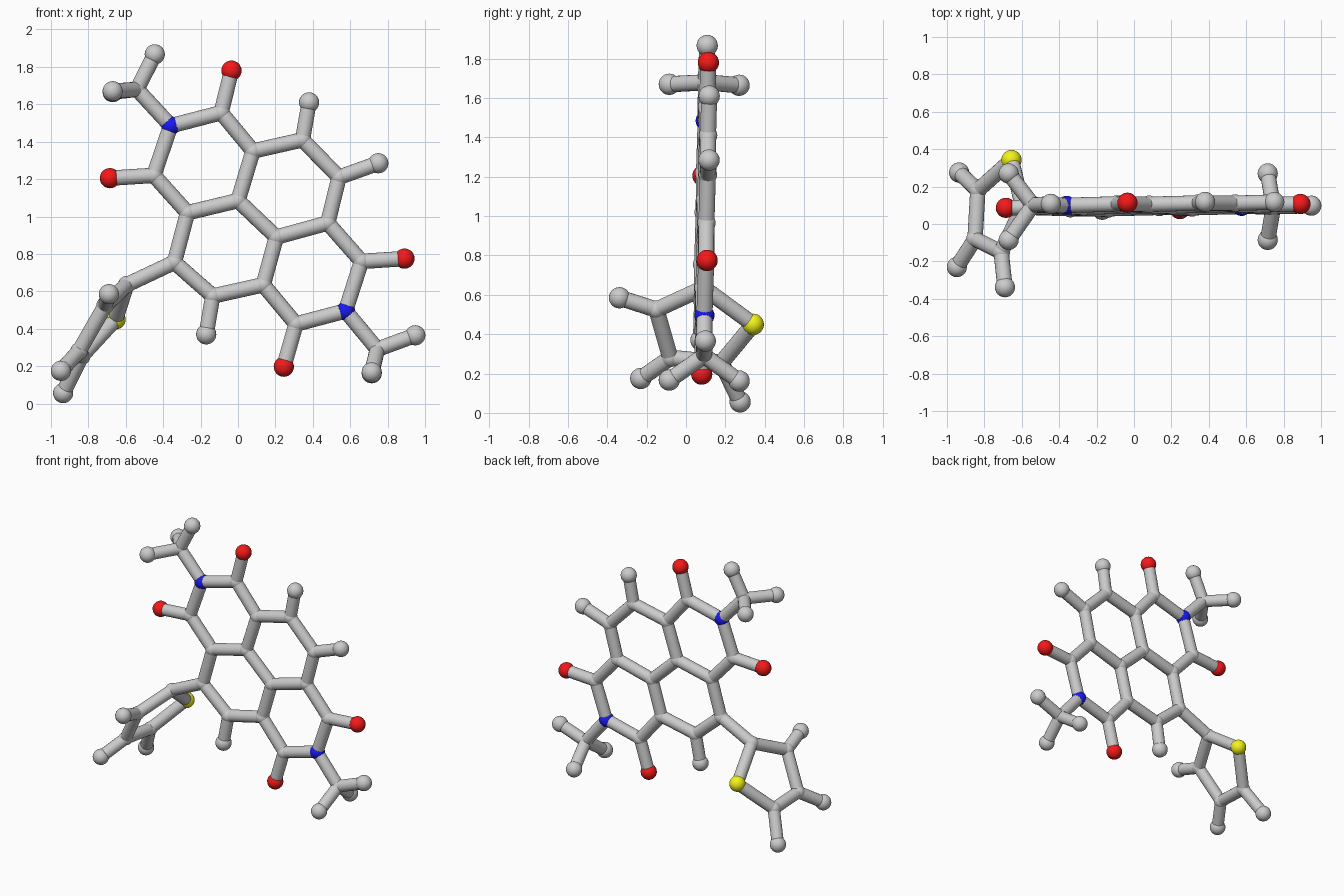
import bpy, bmesh
from mathutils import Vector, Matrix

if "Cube" in bpy.data.objects:
    bpy.data.objects.remove(bpy.data.objects["Cube"])

BALL, STICK, REACH = 0.054, 0.041, 0.335


def flat(x, z):
    # the fused rings lie in one slightly tilted plane
    return Vector((x, 0.095 + 0.02 * x + 0.025 * (z - 1), z))


def make_object(name, bm, color=None):
    me = bpy.data.meshes.new(name)
    for f in bm.faces:
        f.smooth = True
    for e in bm.edges:
        if len(e.link_faces) == 2 and e.calc_face_angle() > 0.8:
            e.smooth = False
    bm.to_mesh(me)
    bm.free()
    ob = bpy.data.objects.new(name, me)
    bpy.context.collection.objects.link(ob)
    if color:
        mat = bpy.data.materials.new(name + "_color")
        mat.diffuse_color = color
        mat.use_nodes = True
        mat.node_tree.nodes["Principled BSDF"].inputs["Base Color"].default_value = mat.diffuse_color
        me.materials.append(mat)


def balls(name, points, radius, color=None):
    bm = bmesh.new()
    for p in points:
        bmesh.ops.create_uvsphere(bm, u_segments=24, v_segments=14, radius=radius,
                                  matrix=Matrix.Translation(p))
    make_object(name, bm, color)


# Flat core: ring carbons, carbonyl carbons, methyl carbons
carbon = [flat(x, z) for x, z in (
    (-0.09, 1.555), (-0.45, 1.22), (-0.27, 1.02), (0, 1.085), (0.08, 1.35),
    (0.345, 1.41), (0.54, 1.21), (0.48, 0.965), (0.205, 0.89), (0.135, 0.635),
    (-0.135, 0.575), (-0.34, 0.755), (0.66, 0.76), (0.31, 0.425),
    (-0.54, 1.68), (0.745, 0.29))]
nitrogen = [flat(-0.36, 1.485), flat(0.575, 0.495)]
oxygen = [flat(-0.035, 1.78), flat(-0.685, 1.205), flat(0.89, 0.775), flat(0.245, 0.197)]
hydrogen = [flat(0.38, 1.61), flat(0.75, 1.285), flat(-0.17, 0.37),
            flat(-0.445, 1.867), flat(0.948, 0.365)]

# Out-of-plane methyl hydrogens
for x, z in ((-0.67, 1.665), (0.715, 0.162)):
    hydrogen += [Vector((x, 0.27, z)), Vector((x, -0.085, z + 0.005))]

# Twisted five-sided side ring
carbon += [Vector(v) for v in ((-0.595, 0.09, 0.635), (-0.71, -0.15, 0.525),
                               (-0.85, -0.08, 0.28), (-0.835, 0.18, 0.255))]
sulfur = [Vector((-0.655, 0.342, 0.45))]
hydrogen += [Vector(v) for v in ((-0.69, -0.338, 0.585), (-0.947, -0.23, 0.175),
                                 (-0.935, 0.275, 0.056))]

# Atom balls
balls("carbon_joints", carbon, STICK + 0.006)
balls("hydrogen_balls", hydrogen, BALL)
balls("oxygen_balls", oxygen, BALL, (0.9, 0.01, 0.01, 1))
balls("nitrogen_balls", nitrogen, STICK + 0.01, (0.01, 0.01, 0.9, 1))
balls("sulfur_ball", sulfur, BALL, (0.9, 0.9, 0.01, 1))

# Sticks join every pair of neighbouring atoms
atoms = carbon + nitrogen + oxygen + sulfur + hydrogen
bm = bmesh.new()
for i, a in enumerate(atoms):
    for b in atoms[i + 1:]:
        d = b - a
        if d.length < REACH:
            m = Matrix.Translation((a + b) / 2) @ d.to_track_quat('Z', 'Y').to_matrix().to_4x4()
            bmesh.ops.create_cone(bm, cap_ends=True, segments=20, radius1=STICK,
                                  radius2=STICK, depth=d.length, matrix=m)
make_object("bond_sticks", bm)
